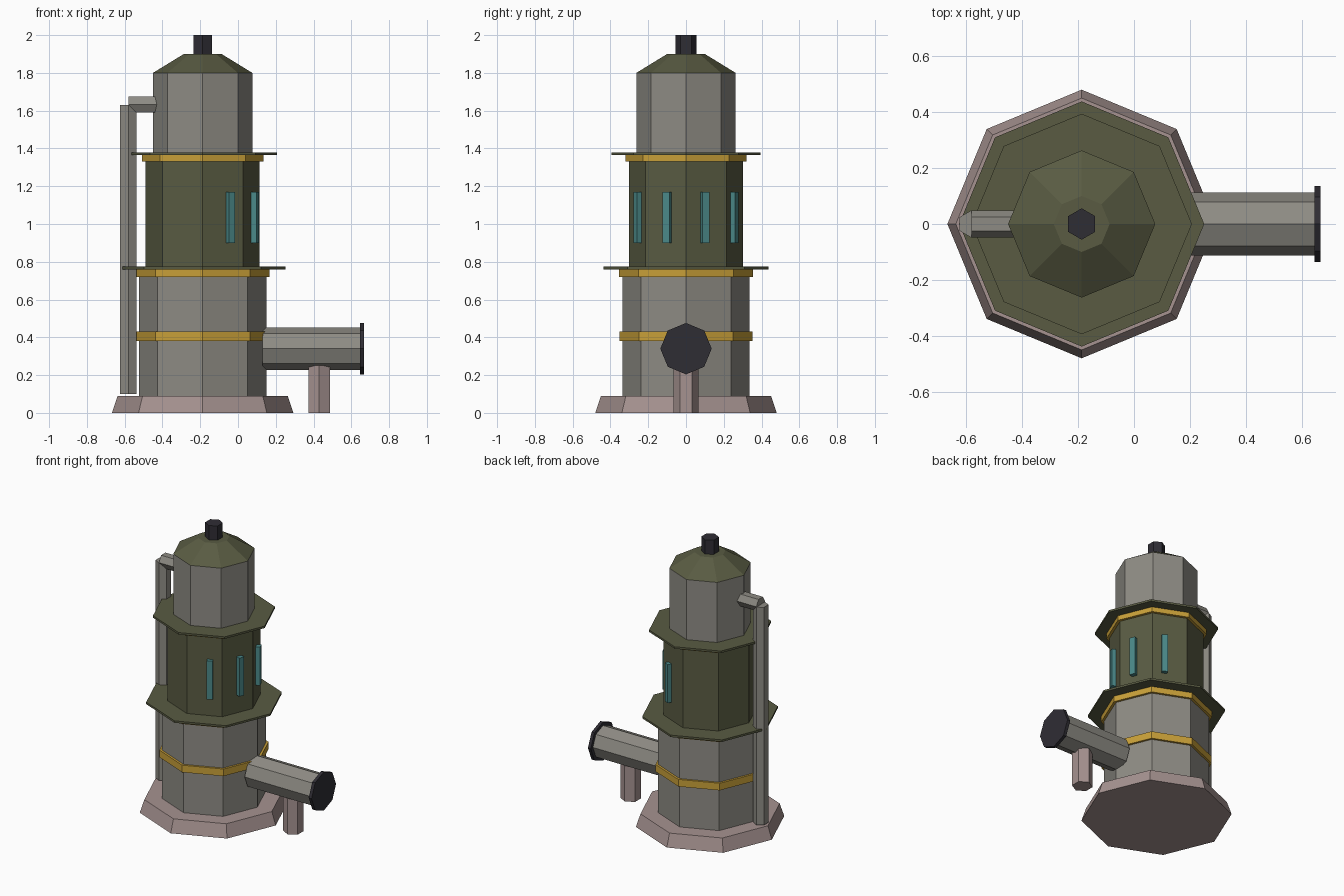
import bpy, bmesh
from math import radians, cos, sin
from mathutils import Matrix, Vector

if "Cube" in bpy.data.objects:
    bpy.data.objects.remove(bpy.data.objects["Cube"])

AX = -0.187  # x of the tower axis


def material(name, rgb):
    m = bpy.data.materials.new(name)
    m.diffuse_color = (*rgb, 1)
    m.use_nodes = True
    m.node_tree.nodes["Principled BSDF"].inputs["Base Color"].default_value = m.diffuse_color
    return m


METAL = material("warm_metal", (0.27, 0.26, 0.23))
GREEN = material("olive_paint", (0.10, 0.105, 0.055))
GOLD = material("yellow_band", (0.58, 0.35, 0.04))
STONE = material("stone", (0.38, 0.29, 0.28))
DARK = material("dark_iron", (0.028, 0.026, 0.034))
TEAL = material("teal_glass", (0.07, 0.25, 0.25))


def finish(name, bm, mat):
    me = bpy.data.meshes.new(name)
    bm.to_mesh(me)
    bm.free()
    me.materials.append(mat)
    ob = bpy.data.objects.new(name, me)
    bpy.context.collection.objects.link(ob)
    return ob


def prism(name, start, end, r1, mat, r2=None, sides=8):
    """Low-poly cylinder or frustum between two points, with a corner on the y side."""
    a, b = Vector(start), Vector(end)
    d = b - a
    turn = Matrix.Rotation(radians(90), 4, 'Y') if abs(d.x) > abs(d.z) else Matrix()
    bm = bmesh.new()
    bmesh.ops.create_cone(bm, cap_ends=True, segments=sides, radius1=r1,
                          radius2=r1 if r2 is None else r2, depth=d.length,
                          matrix=Matrix.Translation((a + b) / 2) @ turn)
    return finish(name, bm, mat)


# Stacked tower parts: name, z bottom, z top, radius bottom, radius top, material
for name, z0, z1, r1, r2, mat in [
    ("base_plinth", 0.0, 0.09, 0.48, 0.45, STONE),
    ("lower_body", 0.09, 0.765, 0.337, 0.337, METAL),
    ("lower_band", 0.38, 0.43, 0.353, 0.353, GOLD),
    ("lower_top_band", 0.72, 0.762, 0.354, 0.354, GOLD),
    ("lower_flange", 0.76, 0.774, 0.438, 0.438, GREEN),
    ("middle_body", 0.77, 1.37, 0.302, 0.302, GREEN),
    ("middle_top_band", 1.33, 1.366, 0.321, 0.321, GOLD),
    ("upper_flange", 1.364, 1.378, 0.394, 0.394, GREEN),
    ("upper_body", 1.37, 1.80, 0.263, 0.263, METAL),
    ("roof", 1.80, 1.90, 0.263, 0.10, GREEN),
]:
    prism(name, (AX, 0, z0), (AX, 0, z1), r1, mat, r2)

# Vent on the roof
prism("roof_vent", (AX, 0, 1.88), (AX, 0, 2.0), 0.056, DARK, sides=6)

# Slit windows around the right-hand side
for i, deg in enumerate((-60, -20, 20, 60)):
    t = radians(deg)
    bm = bmesh.new()
    bmesh.ops.create_cube(
        bm, size=1,
        matrix=Matrix.Translation((AX + 0.294 * cos(t), 0.294 * sin(t), 1.035))
        @ Matrix.Rotation(t, 4, 'Z') @ Matrix.Diagonal((0.03, 0.038, 0.27, 1)))
    finish(f"slit_window_{i + 1}", bm, TEAL)

# Outlet pipe with end flange and support post
prism("outlet_pipe", (0.13, 0, 0.34), (0.65, 0, 0.34), 0.112, METAL)
prism("outlet_flange", (0.645, 0, 0.34), (0.667, 0, 0.34), 0.136, DARK)
prism("support_post", (0.43, 0, 0), (0.43, 0, 0.25), 0.066, STONE, sides=6)

# Downpipe and its elbow into the upper body
prism("downpipe", (-0.581, 0, 0.10), (-0.581, 0, 1.63), 0.049, METAL, sides=6)
prism("downpipe_arm", (-0.581, 0, 1.632), (-0.42, 0, 1.632), 0.049, METAL, sides=6)
